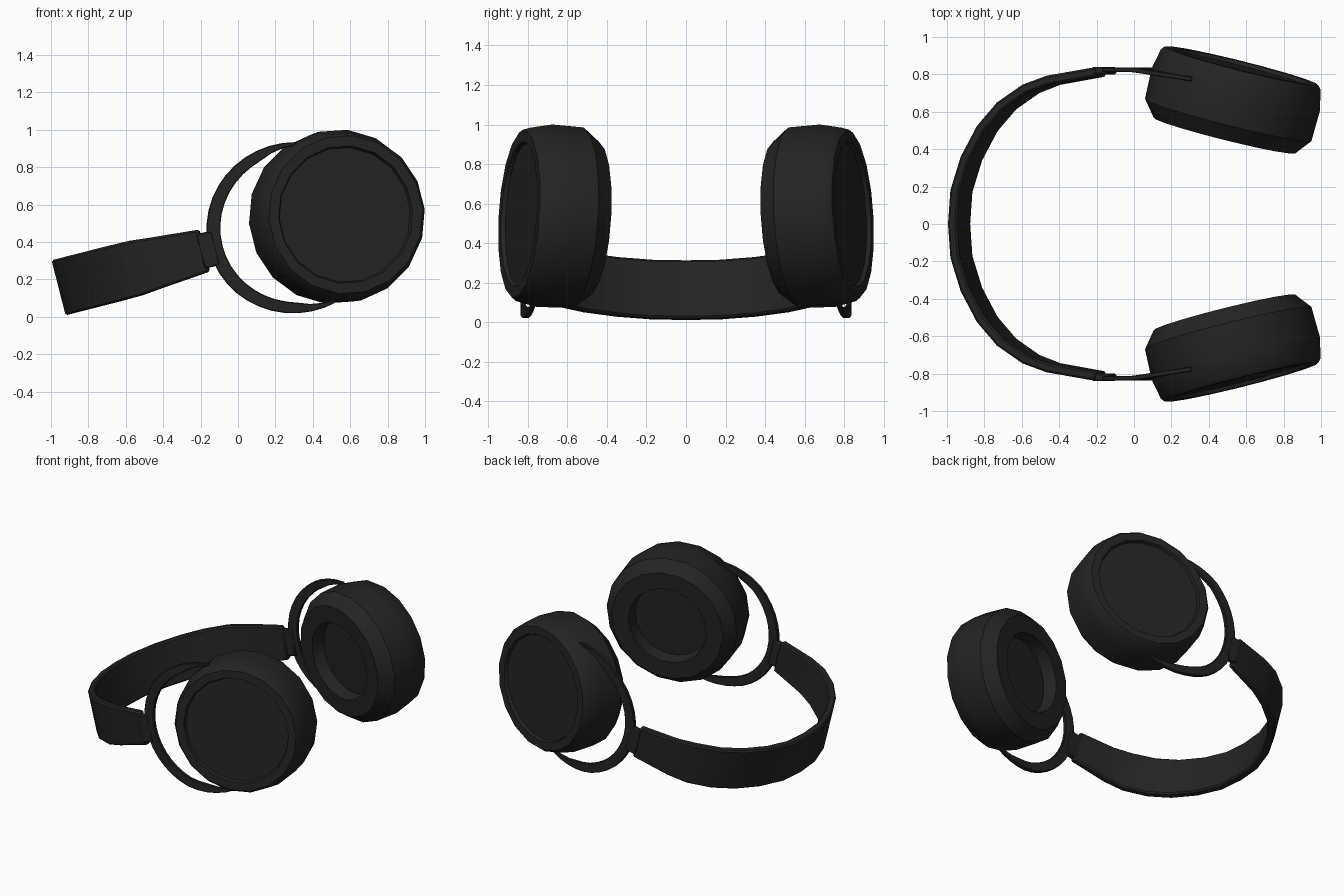
import bpy, bmesh, math
from mathutils import Matrix, Vector

if "Cube" in bpy.data.objects:
    bpy.data.objects.remove(bpy.data.objects["Cube"])

black = bpy.data.materials.new("soft_black")
black.diffuse_color = (0.017, 0.017, 0.017, 1)
black.use_nodes = True
black.node_tree.nodes["Principled BSDF"].inputs["Base Color"].default_value = black.diffuse_color

# The whole headset is tilted: local x runs from the band back to the cups
TILT = Matrix.Translation((0, 0, 0.40)) @ Matrix.Rotation(math.radians(-14.3), 4, 'Y')


def finish(name, bm, matrix, mirror=True, bevel=0):
    bmesh.ops.recalc_face_normals(bm, faces=bm.faces)
    bm.transform(matrix)
    mesh = bpy.data.meshes.new(name)
    bm.to_mesh(mesh)
    bm.free()
    mesh.materials.append(black)
    ob = bpy.data.objects.new(name, mesh)
    bpy.context.collection.objects.link(ob)
    bpy.ops.object.select_all(action='DESELECT')
    ob.select_set(True)
    bpy.context.view_layer.objects.active = ob
    bpy.ops.object.shade_smooth_by_angle(angle=math.radians(28))
    if bevel:
        mod = ob.modifiers.new("soft_edges", 'BEVEL')
        mod.width = bevel
        mod.segments = 1
        mod.limit_method = 'ANGLE'
        mod.angle_limit = math.radians(50)
    if mirror:
        mod = ob.modifiers.new("other_side", 'MIRROR')
        mod.use_axis = (False, True, False)
        mod.use_mirror_merge = False
    return ob


def loft(rings):
    """Skin a list of closed loops and cap both ends."""
    bm = bmesh.new()
    loops = [[bm.verts.new(p) for p in ring] for ring in rings]
    n = len(loops[0])
    for a, b in zip(loops, loops[1:]):
        for i in range(n):
            j = (i + 1) % n
            bm.faces.new((a[i], a[j], b[j], b[i]))
    bm.faces.new(loops[0])
    bm.faces.new(loops[-1])
    return bm


# Headband: outer path (x, y, half height), swept from one end to the other
half = [(-0.99, 0, .152), (-0.977, .18, .152), (-0.92, .36, .152), (-0.83, .525, .152),
        (-0.72, .65, .152), (-0.58, .745, .150), (-0.45, .793, .138), (-0.19, .838, .116)]
path = [(x, -y, h) for x, y, h in reversed(half[1:])] + half
rings = []
for i, (x, y, h) in enumerate(path):
    a, b = path[max(i - 1, 0)], path[min(i + 1, len(path) - 1)]
    d = Vector((b[0] - a[0], b[1] - a[1])).normalized()
    ix, iy = x + d.y * 0.05, y - d.x * 0.05
    rings.append([(x, y, -h), (x, y, h), (ix, iy, h), (ix, iy, -h)])
finish("headband", loft(rings), TILT, mirror=False, bevel=0.01)

# Tab joining the band to the yoke
bm = bmesh.new()
bmesh.ops.create_cube(bm, size=1, matrix=Matrix.Translation((-0.165, .82, 0))
                      @ Matrix.Diagonal((0.09, 0.04, 0.19, 1)))
finish("yoke_tab", bm, TILT, bevel=0.008)

# Yoke: half ring that tapers and leans in towards the cup pivots
rings = []
STEPS = 24
for k in range(STEPS + 1):
    deg = 75 + 210 * k / STEPS
    c, s = math.cos(math.radians(deg)), math.sin(math.radians(deg))
    taper = min(1, min(deg - 75, 285 - deg) / 28)
    width = (0.015 + 0.04 * taper) + 0.02 * max(0, -c)
    x, z = 0.31 + 0.47 * c, 0.457 * s
    xi, zi = 0.31 + (0.47 - width) * c, (0.457 - width) * s
    y = 0.825 - 0.15 * max(0, x - 0.1)
    t = 0.013
    rings.append([(x, y - t, z), (x, y + t, z), (xi, y + t, zi), (xi, y - t, zi)])
finish("yoke", loft(rings), TILT, bevel=0.004)

# Ear cup: turned profile (radius, depth) from cushion hollow to outer panel
profile = [(.262, -.10), (.275, -.19), (.392, -.19), (.46, -.105), (.465, .06),
           (.442, .172), (.425, .193), (.37, .193), (.362, .172)]
SIDES = 18
rings = []
for r, d in profile:
    rings.append([(r * math.cos(math.pi / 2 + math.tau * i / SIDES),
                   r * math.sin(math.pi / 2 + math.tau * i / SIDES), d) for i in range(SIDES)])
cup_frame = (TILT @ Matrix.Translation((0.546, 0.658, 0))
             @ Matrix.Rotation(math.radians(-14.5), 4, 'Z')
             @ Matrix.Rotation(math.radians(-90), 4, 'X'))
finish("ear_cup", loft(rings), cup_frame)
